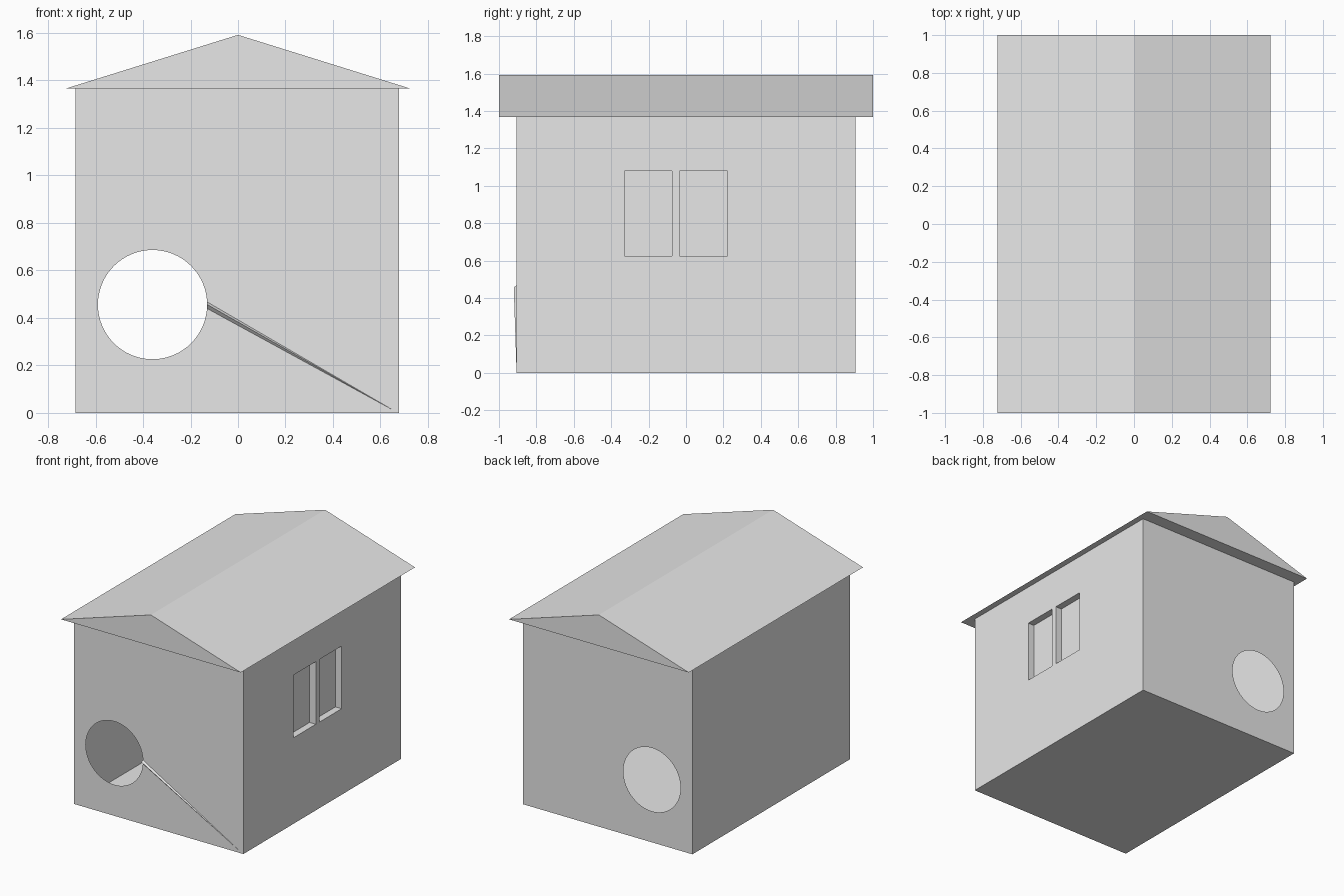
import bpy
import bmesh
from math import cos, sin, tau

cube = bpy.data.objects.get("Cube")
if cube:
    bpy.data.objects.remove(cube, do_unlink=True)

# One plain grey for the whole house
grey = bpy.data.materials.new("plain grey")
grey.use_nodes = True
grey.diffuse_color = (0.8, 0.8, 0.8, 1)
grey.node_tree.nodes["Principled BSDF"].inputs["Base Color"].default_value = (0.8, 0.8, 0.8, 1)

LEFT, RIGHT = -0.685, 0.677
DEPTH, EAVE, RIDGE = 0.905, 1.367, 1.592


def finish(name, bm):
    bmesh.ops.remove_doubles(bm, verts=bm.verts, dist=0.0001)
    bmesh.ops.recalc_face_normals(bm, faces=bm.faces)
    mesh = bpy.data.meshes.new(name)
    bm.to_mesh(mesh)
    bm.free()
    mesh.materials.append(grey)
    obj = bpy.data.objects.new(name, mesh)
    bpy.context.collection.objects.link(obj)
    return obj


def rect(a0, a1, b0, b1):
    return [(a0, b0), (a1, b0), (a1, b1), (a0, b1)]


def circle(cx, cz, r, n=64):
    return [(cx + r * cos(tau * i / n), cz + r * sin(tau * i / n)) for i in range(n)]


def panel(bm, place, outlines, normal):
    """Thin flat wall; every outline after the first is an opening."""
    edges = []
    for outline in outlines:
        verts = [bm.verts.new(place(a, b)) for a, b in outline]
        edges += [bm.edges.new((v, verts[i - 1])) for i, v in enumerate(verts)]
    bmesh.ops.triangle_fill(bm, edges=edges, use_beauty=True, normal=normal)


def prism(bm, profile, y0, y1):
    ends = [[bm.verts.new((x, y, z)) for x, z in profile] for y in (y0, y1)]
    for end in ends:
        bm.faces.new(end)
    for i in range(len(profile)):
        bm.faces.new((ends[0][i - 1], ends[0][i], ends[1][i], ends[1][i - 1]))


# Hollow walls with a round doorway front and back
bm = bmesh.new()
doorway = circle(-0.36, 0.456, 0.23)
for y in (-DEPTH, DEPTH):
    panel(bm, lambda a, b: (a, y, b), [rect(LEFT, RIGHT, 0, EAVE), doorway], (0, y, 0))
side = rect(-DEPTH, DEPTH, 0, EAVE)
windows = [rect(y, y + 0.256, 0.625, 1.08) for y in (-0.33, -0.034)]
panel(bm, lambda a, b: (LEFT, a, b), [side], (-1, 0, 0))
panel(bm, lambda a, b: (RIGHT, a, b), [side] + windows, (1, 0, 0))
for z in (0, EAVE):
    panel(bm, lambda a, b: (a, b, z), [rect(LEFT, RIGHT, -DEPTH, DEPTH)], (0, 0, 1))

# Recessed window panes
for window in windows:
    outer = [bm.verts.new((RIGHT, a, b)) for a, b in window]
    inner = [bm.verts.new((RIGHT - 0.05, a, b)) for a, b in window]
    bm.faces.new(inner)
    for i in range(4):
        bm.faces.new((outer[i - 1], outer[i], inner[i], inner[i - 1]))
finish("house_walls", bm)

# Gabled roof
bm = bmesh.new()
prism(bm, [(-0.722, EAVE), (0.722, EAVE), (0, RIDGE)], -1, 1)
finish("roof", bm)

# Slim tapering ramp from the doorway to the ground corner
bm = bmesh.new()
section = [(-DEPTH, 0.468), (-0.921, 0.457), (-DEPTH, 0.44)]
top = [bm.verts.new((-0.131, y, z)) for y, z in section]
tip = bm.verts.new((0.66, -DEPTH - 0.001, 0.008))
bm.faces.new(top)
for i in range(3):
    bm.faces.new((top[i - 1], top[i], tip))
finish("ramp", bm)
